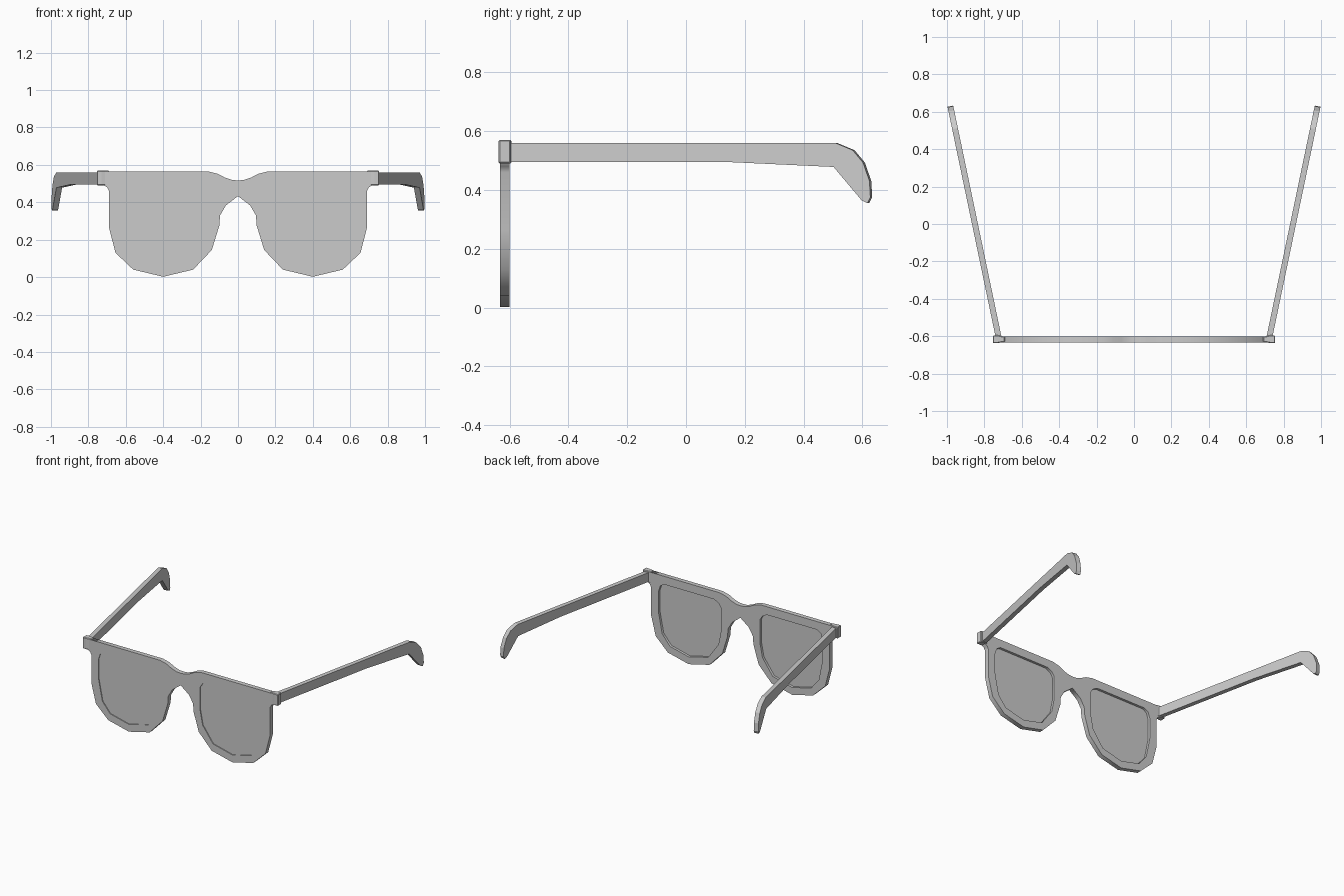
import bpy, bmesh, math
from mathutils import Vector

if "Cube" in bpy.data.objects:
    bpy.data.objects.remove(bpy.data.objects["Cube"])


def prism(name, profile, place, a, b):
    """Solid from a 2D profile; place(u, v, depth) maps it into space. Mirrored over x."""
    bm = bmesh.new()
    rings = [[bm.verts.new(place(u, v, d)) for u, v in profile] for d in (a, b)]
    bm.faces.new(rings[0])
    bm.faces.new(rings[1][::-1])
    n = len(profile)
    for i in range(n):
        j = (i + 1) % n
        bm.faces.new((rings[0][i], rings[1][i], rings[1][j], rings[0][j]))
    bmesh.ops.recalc_face_normals(bm, faces=bm.faces)
    me = bpy.data.meshes.new(name)
    bm.to_mesh(me)
    bm.free()
    ob = bpy.data.objects.new(name, me)
    bpy.context.collection.objects.link(ob)
    ob.modifiers.new("mirror", 'MIRROR')
    return ob


def flip(pts):
    return [(-x, z) for x, z in reversed(pts)]


# Front frame: mirrored outline with two lens openings
half = [(0, .517), (.03, .519), (.07, .532), (.11, .553), (.16, .565), (.72, .565),
        (.72, .492), (.70, .48), (.69, .46), (.69, .265), (.655, .13), (.56, .04),
        (.40, .002), (.24, .04), (.14, .145), (.10, .275), (.096, .33), (.065, .383),
        (0, .433)]
outline = half + flip(half[1:-1])
opening = [(.205, .508), (.59, .508), (.62, .49), (.635, .445), (.635, .31),
           (.605, .16), (.545, .088), (.40, .053), (.25, .09), (.17, .2),
           (.15, .3), (.15, .46), (.17, .49)]

cu = bpy.data.curves.new("frame_curve", 'CURVE')
cu.dimensions = '2D'
cu.fill_mode = 'BOTH'
cu.extrude = .016
for pts in (outline, opening, flip(opening)):
    sp = cu.splines.new('POLY')
    sp.points.add(len(pts) - 1)
    for p, (x, z) in zip(sp.points, pts):
        p.co = (x, z, 0, 1)
    sp.use_cyclic_u = True
tmp = bpy.data.objects.new("frame_curve", cu)
bpy.context.collection.objects.link(tmp)
dg = bpy.context.evaluated_depsgraph_get()
mesh = bpy.data.meshes.new_from_object(tmp.evaluated_get(dg))
bpy.data.objects.remove(tmp)
frame = bpy.data.objects.new("front_frame", mesh)
bpy.context.collection.objects.link(frame)
frame.rotation_euler.x = math.pi / 2
frame.location.y = -.617

# Lenses, set slightly behind the front face
prism("lenses", opening, lambda x, z, d: (x, d, z), -.627, -.618)

# Corner blocks where the arms join
corner = [(.69, -.632), (.71, -.633), (.73, -.637), (.755, -.637), (.755, -.597),
          (.73, -.594), (.70, -.601), (.69, -.602)]
blocks = prism("corner_blocks", corner, lambda x, y, d: (x, y, d), .49, .57)
bev = blocks.modifiers.new("bevel", 'BEVEL')
bev.width = .004
bev.segments = 1

# Arms: side profile swung outward, ending in a down-turned ear hook
arm = [(-.605, .56), (.51, .56), (.57, .535), (.605, .493), (.627, .43), (.63, .375),
       (.62, .355), (.60, .365), (.505, .478), (.14, .495), (-.605, .495)]
ang = math.atan2(.258, 1.235)


def place_arm(y, z, d):
    return Vector((.725 + (y + .6) * math.tan(ang) + d * math.cos(ang),
                   y - d * math.sin(ang), z))


prism("arms", arm, place_arm, -.0155, .0155)
